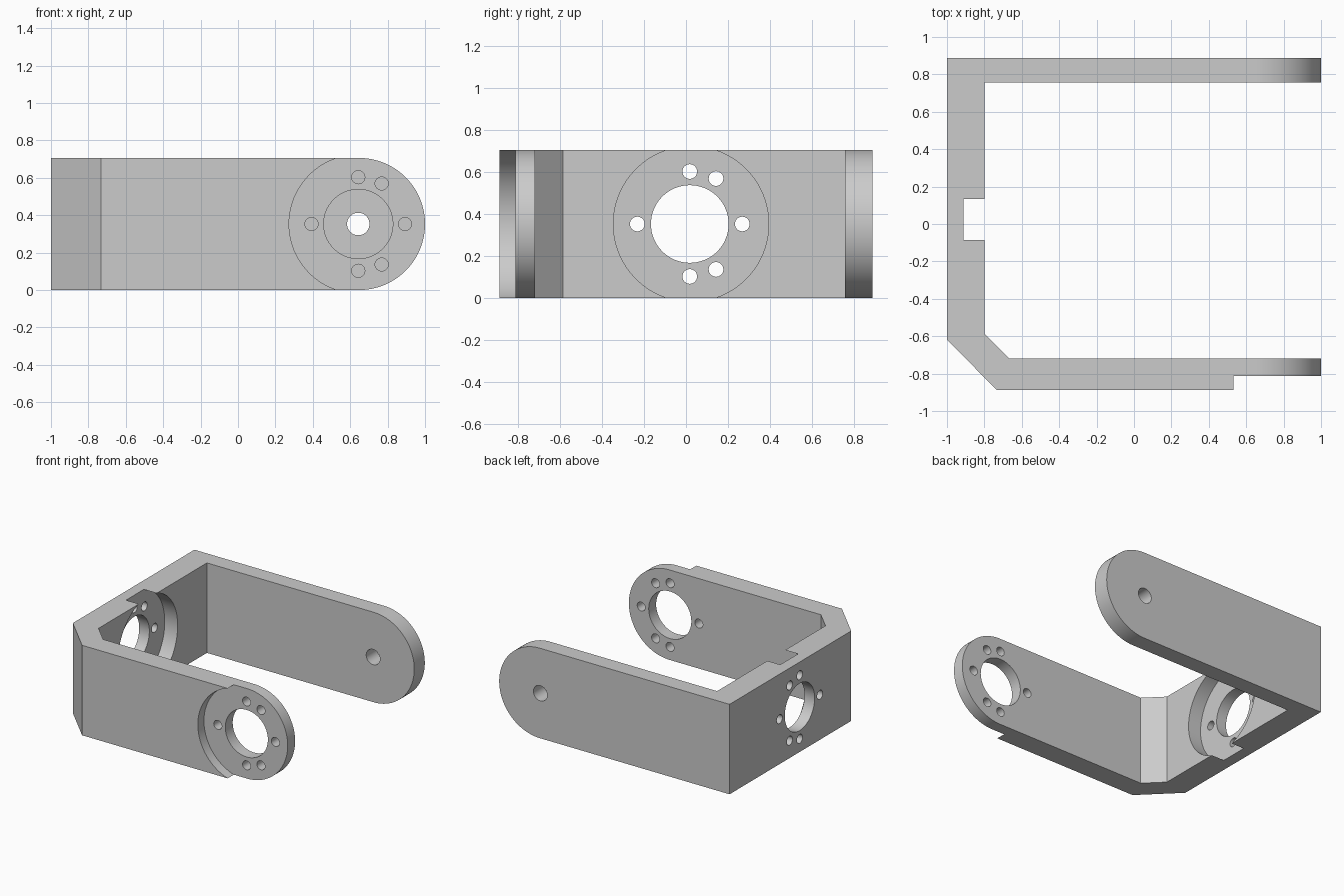
import bpy, bmesh, math
from mathutils import Matrix, Vector

cube = bpy.data.objects.get("Cube")
if cube:
    bpy.data.objects.remove(cube, do_unlink=True)

R = 0.353          # half height, also arm end radius
TIP = 1 - R        # centre of rounded arm ends
AXIS_X = 0.643     # arm bore position
AXIS_Y = 0.018     # side wall bore position
PATTERN = (0, 60, 90, 180, 270, 300)   # bolt hole angles

grey = bpy.data.materials.new("plain grey")
grey.use_nodes = True
colour = (0.6, 0.6, 0.6, 1)
grey.diffuse_color = colour
grey.node_tree.nodes["Principled BSDF"].inputs["Base Color"].default_value = colour


def prism(name, points, depth):
    """Extrude a closed outline of 3D points along depth."""
    bm = bmesh.new()
    face = bm.faces.new([bm.verts.new(p) for p in points])
    new = bmesh.ops.extrude_face_region(bm, geom=[face])["geom"]
    bmesh.ops.translate(bm, vec=depth, verts=[g for g in new if isinstance(g, bmesh.types.BMVert)])
    bmesh.ops.recalc_face_normals(bm, faces=bm.faces)
    mesh = bpy.data.meshes.new(name)
    bm.to_mesh(mesh)
    bm.free()
    obj = bpy.data.objects.new(name, mesh)
    bpy.context.collection.objects.link(obj)
    return obj


def disc(name, centre, radius, depth, sides):
    """Cylinder cutter starting at centre and running along depth (x or y)."""
    side = Vector((0, 1, 0)) if abs(depth[0]) > 0 else Vector((1, 0, 0))
    up = Vector((0, 0, 1))
    pts = []
    for i in range(sides):
        a = math.tau * i / sides
        pts.append(Vector(centre) + radius * (math.cos(a) * side + math.sin(a) * up))
    return prism(name, pts, depth)


def cut(obj, tool, operation="DIFFERENCE"):
    """Apply a boolean and discard the tool."""
    mod = obj.modifiers.new("cut", "BOOLEAN")
    mod.operation, mod.solver, mod.object = operation, "EXACT", tool
    graph = bpy.context.evaluated_depsgraph_get()
    mesh = bpy.data.meshes.new_from_object(obj.evaluated_get(graph))
    obj.modifiers.clear()
    obj.data = mesh
    bpy.data.objects.remove(tool, do_unlink=True)


# Bent bracket outline, seen from above
outline = [(-1, 0.888), (-1, -0.62), (-0.732, -0.888), (1.1, -0.888), (1.1, -0.72),
           (-0.667, -0.72), (-0.8, -0.587), (-0.8, 0.757), (1.1, 0.757), (1.1, 0.888)]
bracket = prism("bracket", [(x, y, -0.1) for x, y in outline], (0, 0, 1))

# Trim to height with round arm ends
trim = [(-1.2, -1, 2 * R), (-1.2, -1, 0)]
for i in range(65):
    a = math.pi * (i / 64 - 0.5)
    trim.append((TIP + R * math.cos(a), -1, R + R * math.sin(a)))
cut(bracket, prism("trim", trim, (0, 2, 0)), "INTERSECT")

# Front arm: outer recess, bore and bolt holes
cut(bracket, disc("recess", (AXIS_X, -1, R), 0.37, (0, 0.188, 0), 128))
cut(bracket, disc("bore", (AXIS_X, -1, R), 0.185, (0, 0.5, 0), 64))
for deg in PATTERN:
    a = math.radians(deg)
    spot = (AXIS_X + 0.25 * math.cos(a), -1, R + 0.25 * math.sin(a))
    cut(bracket, disc("bolt_hole", spot, 0.035, (0, 0.5, 0), 32))

# Back arm: pivot hole
cut(bracket, disc("pivot_hole", (AXIS_X, 0.6, R), 0.06, (0, 0.5, 0), 48))

# Side wall: inner recess, bore and bolt holes
cut(bracket, disc("recess", (-0.912, 0.024, R), 0.37, (0.4, 0, 0), 128))
cut(bracket, disc("bore", (-1.2, AXIS_Y, R), 0.185, (0.6, 0, 0), 64))
for deg in PATTERN:
    a = math.radians(deg)
    spot = (-1.2, AXIS_Y + 0.25 * math.cos(a), R + 0.25 * math.sin(a))
    cut(bracket, disc("bolt_hole", spot, 0.035, (0.6, 0, 0), 32))

# Finish
bracket.data.materials.clear()
bracket.data.materials.append(grey)
bpy.ops.object.select_all(action="DESELECT")
bracket.select_set(True)
bpy.context.view_layer.objects.active = bracket
bpy.ops.object.shade_smooth_by_angle(angle=math.radians(30))
